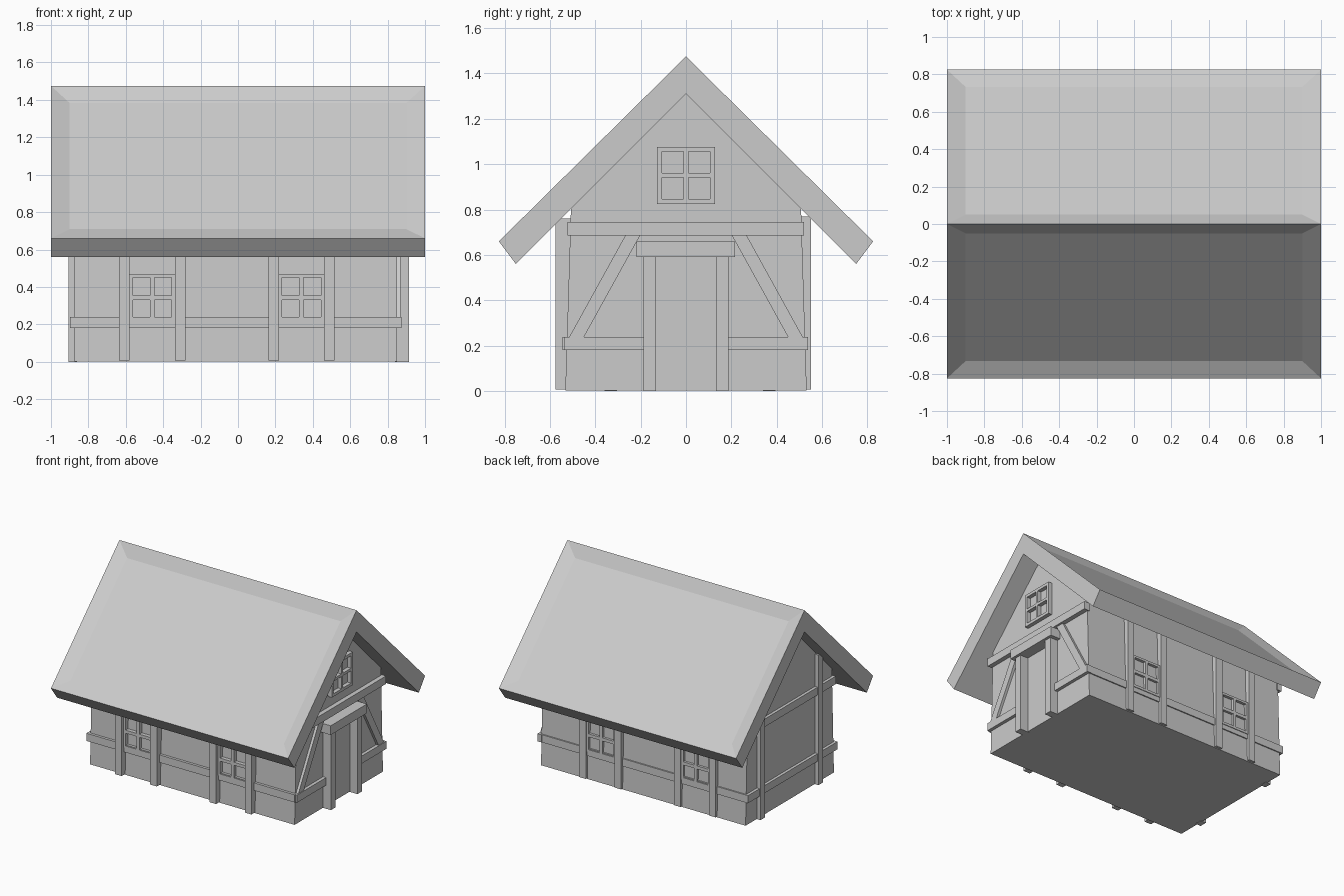
import bpy
import bmesh
from mathutils import Vector

if "Cube" in bpy.data.objects:
    bpy.data.objects.remove(bpy.data.objects["Cube"], do_unlink=True)

# One plain grey for the whole cottage
GREY = (0.6, 0.6, 0.6, 1.0)
grey = bpy.data.materials.new("plain_grey")
grey.use_nodes = True
grey.diffuse_color = GREY
grey.node_tree.nodes["Principled BSDF"].inputs["Base Color"].default_value = GREY


def finish(name, bm):
    bmesh.ops.recalc_face_normals(bm, faces=bm.faces)
    mesh = bpy.data.meshes.new(name)
    bm.to_mesh(mesh)
    bm.free()
    mesh.materials.append(grey)
    obj = bpy.data.objects.new(name, mesh)
    bpy.context.collection.objects.link(obj)
    return obj


def add_box(bm, x, y, z):
    """Box from three (min, max) ranges."""
    made = bmesh.ops.create_cube(bm, size=1)["verts"]
    for v in made:
        v.co = Vector([(r[0] + r[1]) / 2 + c * (r[1] - r[0])
                       for r, c in zip((x, y, z), v.co)])


def box(name, x, y, z):
    bm = bmesh.new()
    add_box(bm, x, y, z)
    return finish(name, bm)


def prism(points, x0, x1):
    """Extrude a (y, z) outline along x."""
    bm = bmesh.new()
    face = bm.faces.new([bm.verts.new((x0, y, z)) for y, z in points])
    moved = bmesh.ops.extrude_face_region(bm, geom=[face])["geom"]
    for v in moved:
        if isinstance(v, bmesh.types.BMVert):
            v.co.x = x1
    bmesh.ops.recalc_face_normals(bm, faces=bm.faces)
    return bm


def window(name, u, z, bar, rail, place):
    """Four-pane frame: place turns a horizontal and a vertical range into a box."""
    bm = bmesh.new()
    mid_u, mid_z = sum(u) / 2, sum(z) / 2
    half = rail / 2
    uprights = [(u[0], u[0] + bar), (mid_u - half, mid_u + half), (u[1] - bar, u[1])]
    for r in uprights:
        add_box(bm, *place(r, z))
    for r in [(z[0], z[0] + bar), (mid_z - half, mid_z + half), (z[1] - bar, z[1])]:
        for a, b in zip(uprights, uprights[1:]):
            add_box(bm, *place((a[1], b[0]), r))
    return finish(name, bm)


# Roof: thick gabled slab with shallow sunken slopes
half_roof = [(0.825, 0.66), (0.75, 0.56)]
outline = [(0, 1.475)] + half_roof + [(0, 1.31)] + [(-y, z) for y, z in reversed(half_roof)]
roof = prism(outline, -1, 1)
slopes = [f for f in roof.faces if f.normal.z > 0.3]
bmesh.ops.inset_individual(roof, faces=slopes, thickness=0.1, depth=-0.03, use_even_offset=True)
finish("roof", roof)

# Walls: slightly tapered house body
WALL_X = (-0.875, 0.85)
body = [(-0.532, 0.002), (0.532, 0.002), (0.507, 0.81), (0, 1.32), (-0.507, 0.81)]
finish("walls", prism(body, *WALL_X))

# Long walls: posts, rail and two windows on each
LOW = (0.18, 0.238)
HIGH = (0.685, 0.745)
POST_X = (-0.607, -0.31, 0.19, 0.488)
sides = {
    "front": dict(post=(-0.575, -0.5), rail=(-0.545, -0.5), frame=(-0.55, -0.5), top=0.76),
    "back": dict(post=(0.5, 0.55), rail=(0.5, 0.535), frame=(0.5, 0.54), top=0.77),
}
for side, s in sides.items():
    for i, x in enumerate(POST_X):
        box(f"{side}_post_{i + 1}", (x - 0.028, x + 0.028), s["post"], (0.008, s["top"]))
    box(f"{side}_rail", (-0.897, 0.86), s["rail"], LOW)
    for i in (0, 2):
        span = (POST_X[i] + 0.028, POST_X[i + 1] - 0.028)
        window(f"{side}_window_{i // 2 + 1}", span, (0.215, 0.467), 0.017, 0.024,
               lambda u, z, y=s["frame"]: (u, y, z))

# Door gable: rails, frame, lintel, braces and attic window
GABLE = (0.84, 0.87)
box("door_gable_upper_rail", (0.84, 0.885), (-0.523, 0.52), HIGH)
for name, sign in (("right", -1), ("left", 1)):
    def across(a, b):
        return tuple(sorted((a * sign, b * sign)))
    box(f"{name}_door_gable_rail", (0.84, 0.875), across(0.187, 0.538), LOW)
    box(f"{name}_door_post", (0.84, 0.915), across(0.132, 0.188), (0, 0.59))
    brace = [(0.45, 0.238), (0.515, 0.238), (0.268, 0.685), (0.203, 0.685)]
    finish(f"{name}_brace", prism([(y * sign, z) for y, z in brace], *GABLE))
box("door_lintel", (0.84, 0.935), (-0.219, 0.217), (0.59, 0.66))
window("attic_window", (-0.127, 0.127), (0.825, 1.077), 0.022, 0.02,
       lambda u, z: ((0.84, 0.88), u, z))

# Plain gable: two tall posts and two rails
for name, y, top in (("right", -0.332, 0.99), ("left", 0.367, 0.95)):
    box(f"{name}_plain_gable_post", (-0.905, -0.86), (y - 0.028, y + 0.028), (0, top))
box("plain_gable_lower_rail", (-0.897, -0.86), (-0.54, 0.535), LOW)
box("plain_gable_upper_rail", (-0.897, -0.86), (-0.523, 0.52), HIGH)
